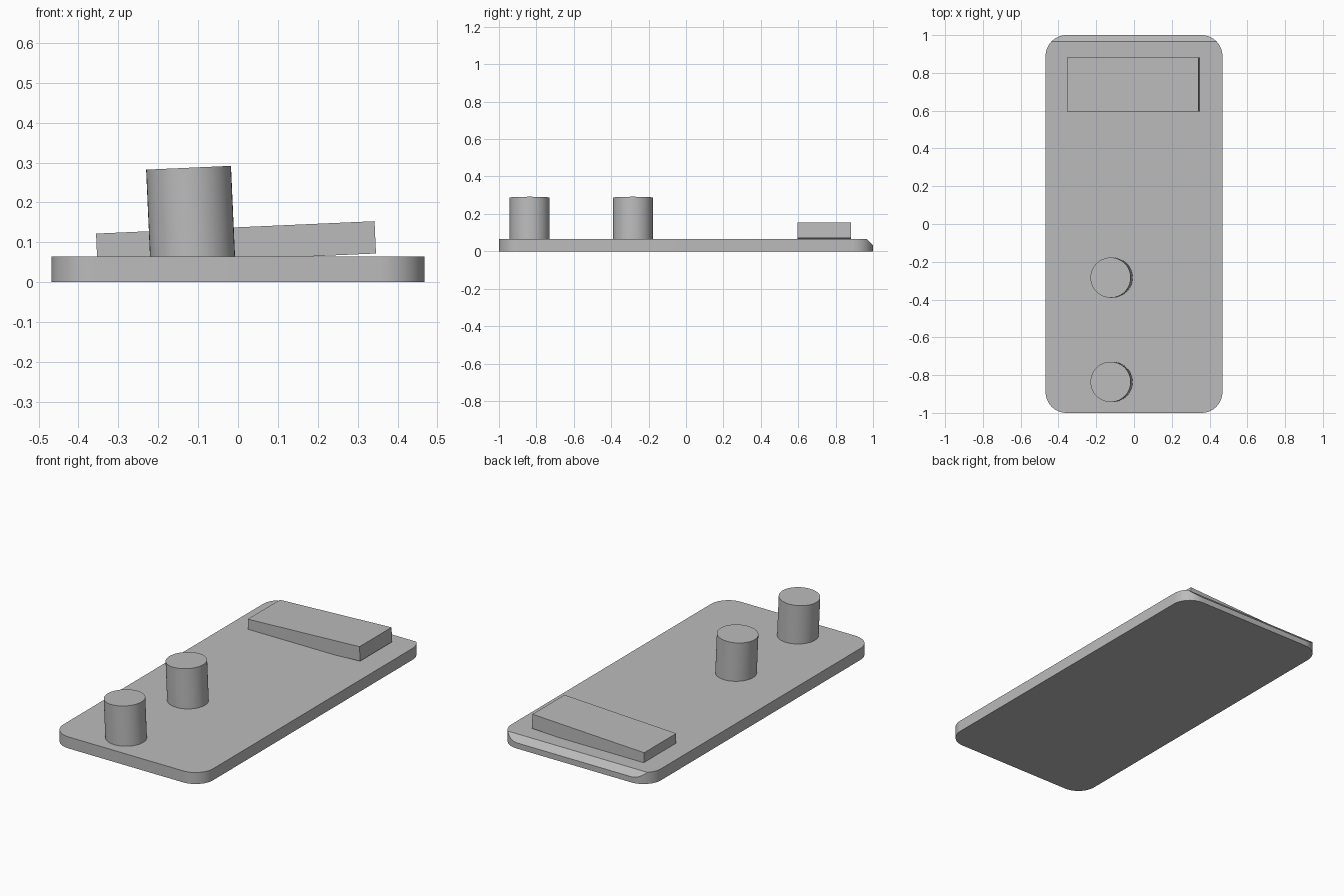
import bpy, bmesh, math
from mathutils import Matrix, Vector

if "Cube" in bpy.data.objects:
    bpy.data.objects.remove(bpy.data.objects["Cube"])

grey = bpy.data.materials.new("grey")
grey.diffuse_color = (0.5, 0.5, 0.5, 1)
grey.use_nodes = True
grey.node_tree.nodes["Principled BSDF"].inputs["Base Color"].default_value = grey.diffuse_color

TILT = math.radians(-2.55)   # raised parts lean slightly to the left


def finish(name, bm, matrix=Matrix()):
    bmesh.ops.recalc_face_normals(bm, faces=bm.faces)
    mesh = bpy.data.meshes.new(name)
    bm.to_mesh(mesh)
    bm.free()
    mesh.materials.append(grey)
    obj = bpy.data.objects.new(name, mesh)
    obj.matrix_world = matrix
    bpy.context.collection.objects.link(obj)
    bpy.ops.object.select_all(action='DESELECT')
    obj.select_set(True)
    bpy.context.view_layer.objects.active = obj
    bpy.ops.object.shade_smooth_by_angle(angle=math.radians(30))
    return obj


def leaning(x, y, z):
    return Matrix.Translation((x, y, z)) @ Matrix.Rotation(TILT, 4, 'Y')


# Base plate: rounded rectangle, extruded upward
W, L, H, R, STEPS = 0.468, 1.0, 0.065, 0.11, 12
bm = bmesh.new()
outline = []
for i, (sx, sy) in enumerate([(1, 1), (-1, 1), (-1, -1), (1, -1)]):
    for s in range(STEPS + 1):
        a = math.pi / 2 * (i + s / STEPS)
        outline.append(bm.verts.new((sx * (W - R) + R * math.cos(a),
                                     sy * (L - R) + R * math.sin(a), 0)))
base = bm.faces.new(outline)
top = bmesh.ops.extrude_face_region(bm, geom=[base])
bmesh.ops.translate(bm, vec=(0, 0, H),
                    verts=[g for g in top["geom"] if isinstance(g, bmesh.types.BMVert)])
# Sloped cut along the top rear edge
cut = bmesh.ops.bisect_plane(bm, geom=bm.verts[:] + bm.edges[:] + bm.faces[:],
                             plane_co=Vector((0, 0.967, H)),
                             plane_no=Vector((0, 1, 1)), clear_outer=True)
bmesh.ops.edgeloop_fill(bm, edges=[g for g in cut["geom_cut"]
                                   if isinstance(g, bmesh.types.BMEdge)])
finish("base_plate", bm)

# Rear block, its left end sunk into the plate
bm = bmesh.new()
bmesh.ops.create_cube(bm, size=1, matrix=Matrix.Diagonal((0.699, 0.286, 0.081, 1)))
finish("rear_block", bm, leaning(-0.005, 0.739, 0.097))

# Two pegs, positioned by the centre of their top faces
for name, y in (("front_peg", -0.836), ("middle_peg", -0.284)):
    bm = bmesh.new()
    bmesh.ops.create_cone(bm, cap_ends=True, segments=48, radius1=0.1065,
                          radius2=0.1065, depth=0.235,
                          matrix=Matrix.Translation((0, 0, -0.1175)))
    finish(name, bm, leaning(-0.124, y, 0.287))
